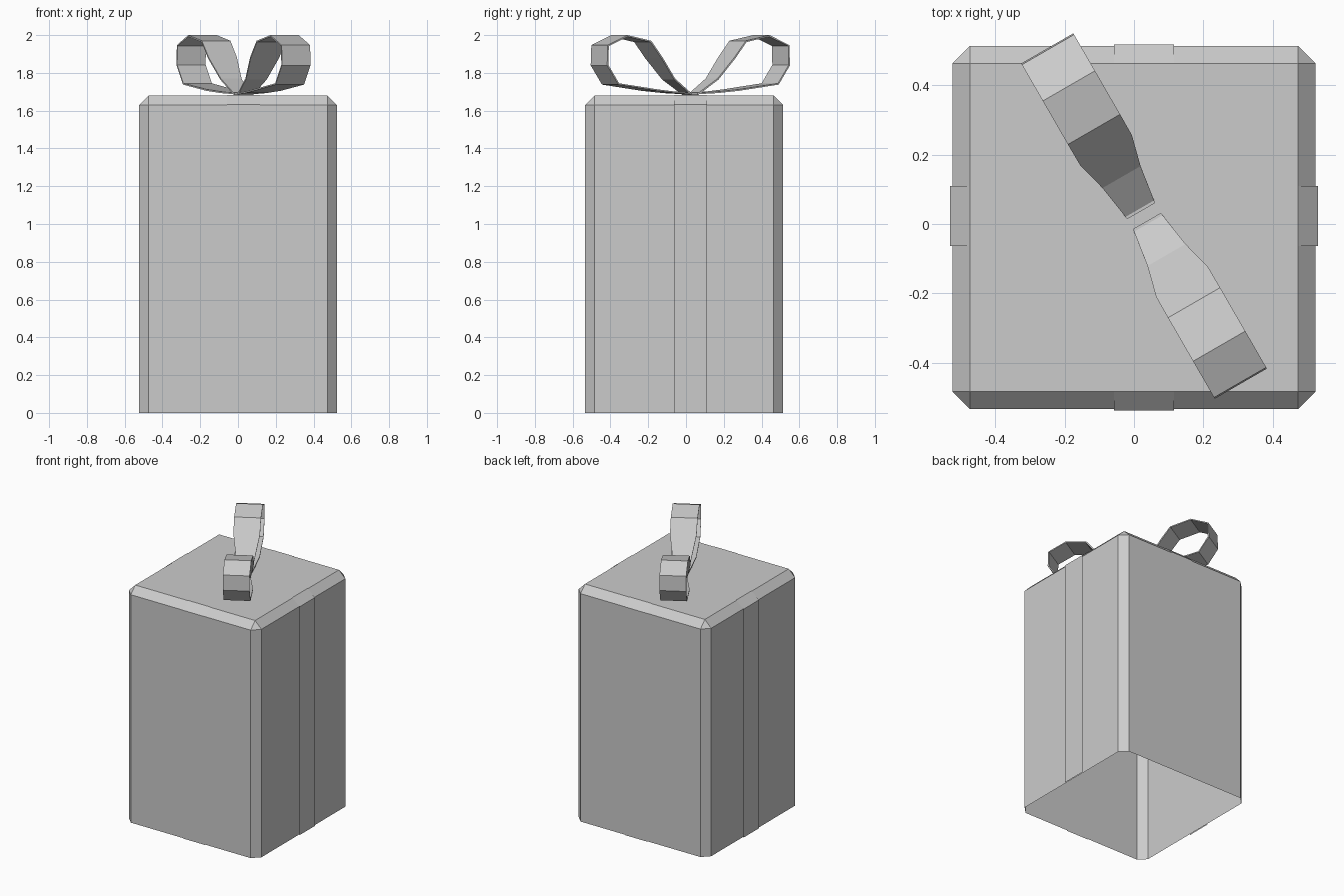
import bpy, bmesh, math
from mathutils import Matrix, Vector

if "Cube" in bpy.data.objects:
    bpy.data.objects.remove(bpy.data.objects["Cube"])


def make_object(name, bm):
    mesh = bpy.data.meshes.new(name)
    bm.to_mesh(mesh)
    bm.free()
    obj = bpy.data.objects.new(name, mesh)
    bpy.context.collection.objects.link(obj)
    return obj


def strip(name, path, matrix):
    """Flat ribbon through (distance, height, width) points, placed by matrix."""
    bm = bmesh.new()
    rows = [[bm.verts.new(matrix @ Vector((r, s * w / 2, z))) for s in (-1, 1)]
            for r, z, w in path]
    for a, b in zip(rows, rows[1:]):
        bm.faces.new((a[0], b[0], b[1], a[1]))
    return make_object(name, bm)


# Box: chamfered sides and top, open underneath
HALF, TOP, CHAMFER, BOX_Y = 0.524, 1.68, 0.05, -0.01
bm = bmesh.new()
bmesh.ops.create_cube(bm, size=1, matrix=Matrix.Translation((0, BOX_Y, TOP / 2))
                      @ Matrix.Diagonal((2 * HALF, 2 * HALF, TOP, 1)))
edges = [e for e in bm.edges if max(v.co.z for v in e.verts) > 0.1]
bmesh.ops.bevel(bm, geom=edges, offset=CHAMFER, segments=1, affect='EDGES')
bm.normal_update()
bmesh.ops.delete(bm, geom=[f for f in bm.faces if f.normal.z < -0.9],
                 context='FACES')
make_object("box", bm)

# Ribbon bands wrapped over the box, crossing slightly off centre
CROSS = Vector((0.029, 0.023, 0))
BAND = 0.174


def band(name, gap, centre, angle):
    side, top = HALF + gap, TOP + gap * 0.4
    inner = HALF - CHAMFER
    half = [(-side, 0, BAND), (-side, TOP - CHAMFER + gap * 0.4, BAND),
            (-inner, top, BAND)]
    path = half + [(-r, z, w) for r, z, w in reversed(half)]
    strip(name, path, Matrix.Translation(centre) @ Matrix.Rotation(angle, 4, 'Z'))


band("ribbon_across", 0.008, (0, CROSS.y, 0), 0)
band("ribbon_front_to_back", 0.005, (CROSS.x, BOX_Y, 0), math.pi / 2)

# Bow: two opposite loops, pinched at the knot
LOOP = [(0.017, 1.69, 0.093), (0.13, 1.77, 0.127), (0.22, 1.883, 0.173),
        (0.289, 1.97, 0.174), (0.434, 2.0, 0.174), (0.555, 1.947, 0.174),
        (0.559, 1.84, 0.174), (0.49, 1.738, 0.174), (0.25, 1.705, 0.165),
        (0.13, 1.693, 0.127), (0.017, 1.687, 0.093)]
for name, degrees in (("bow_loop_back", 120), ("bow_loop_front", 300)):
    loop = strip(name, LOOP, Matrix.Translation(CROSS)
                 @ Matrix.Rotation(math.radians(degrees), 4, 'Z'))
    solid = loop.modifiers.new("thickness", 'SOLIDIFY')
    solid.thickness = 0.008
    solid.offset = -1
